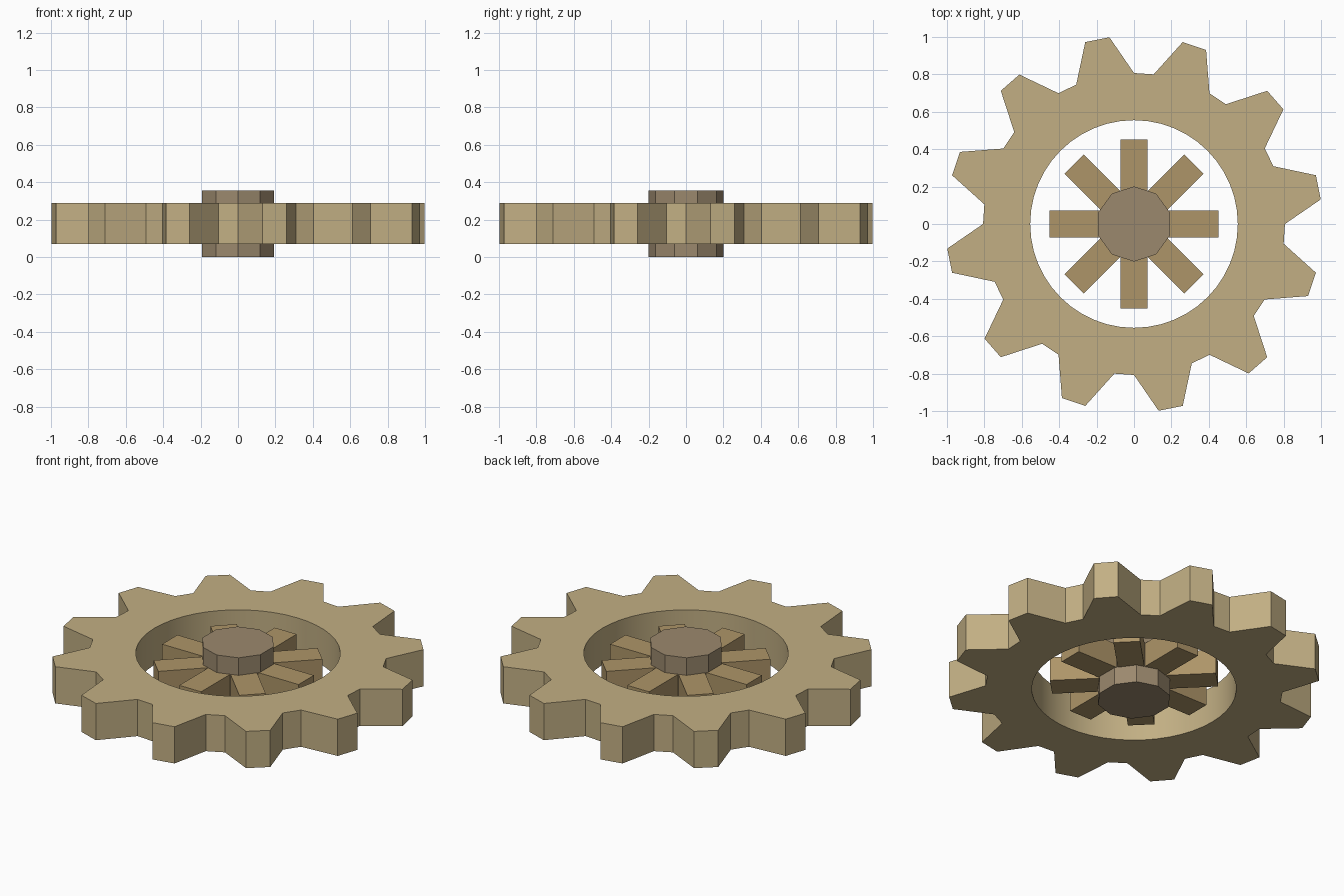
import bpy, bmesh
from math import sin, cos, pi, radians

if "Cube" in bpy.data.objects:
    bpy.data.objects.remove(bpy.data.objects["Cube"])


def material(name, color):
    m = bpy.data.materials.new(name)
    m.diffuse_color = (*color, 1)
    m.use_nodes = True
    m.node_tree.nodes["Principled BSDF"].inputs["Base Color"].default_value = m.diffuse_color
    return m


def finish(name, bm, mat):
    bmesh.ops.recalc_face_normals(bm, faces=bm.faces[:])
    me = bpy.data.meshes.new(name)
    bm.to_mesh(me)
    bm.free()
    me.materials.append(mat)
    ob = bpy.data.objects.new(name, me)
    bpy.context.collection.objects.link(ob)
    return ob


def prism(bm, points, z0, z1):
    low, high = [[bm.verts.new((x, y, z)) for x, y in points] for z in (z0, z1)]
    n = len(points)
    bm.faces.new(low)
    bm.faces.new(high)
    for i in range(n):
        j = (i + 1) % n
        bm.faces.new((low[i], low[j], high[j], high[i]))


# Toothed ring: 12 teeth of four evenly spaced points, round hole inside
TEETH, TIP, ROOT, HOLE = 12, 1.007, 0.807, 0.555
Z0, Z1 = 0.07, 0.29
bm = bmesh.new()
loops = []
n = TEETH * 4
radii = [ROOT, TIP, TIP, ROOT]
for inner, z in ((False, Z0), (False, Z1), (True, Z1), (True, Z0)):
    loop = []
    for i in range(n):
        r = HOLE if inner else radii[i % 4]
        a = 2 * pi * i / n
        loop.append(bm.verts.new((r * cos(a), r * sin(a), z)))
    loops.append(loop)
for k in range(4):
    a, b = loops[k], loops[(k + 1) % 4]
    for i in range(n):
        j = (i + 1) % n
        f = bm.faces.new((a[i], a[j], b[j], b[i]))
        f.smooth = k == 2
ring = finish("toothed_ring", bm, material("ring_tan", (0.54, 0.43, 0.23)))
bpy.context.view_layer.objects.active = ring
ring.select_set(True)
bpy.ops.object.shade_smooth_by_angle(angle=radians(8.5))
# Tooth sides stay flat, only the hole wall is smooth
for f in ring.data.polygons:
    f.use_smooth = 2 * n <= f.index < 3 * n

# Spokes: four square bars crossing at the centre
spoke_mat = material("spoke_brown", (0.42, 0.30, 0.14))
L, W = 0.452, 0.0725
for i in range(4):
    bm = bmesh.new()
    prism(bm, [(-L, -W), (L, -W), (L, W), (-L, W)], 0.105, 0.25)
    bar = finish(f"spoke_bar_{i + 1}", bm, spoke_mat)
    bar.rotation_euler.z = i * pi / 4

# Ten-sided hub
bm = bmesh.new()
prism(bm, [(0.201 * sin(i * pi / 5), 0.201 * cos(i * pi / 5)) for i in range(10)],
      0, 0.355)
finish("hub", bm, material("hub_grey_brown", (0.33, 0.25, 0.155)))
